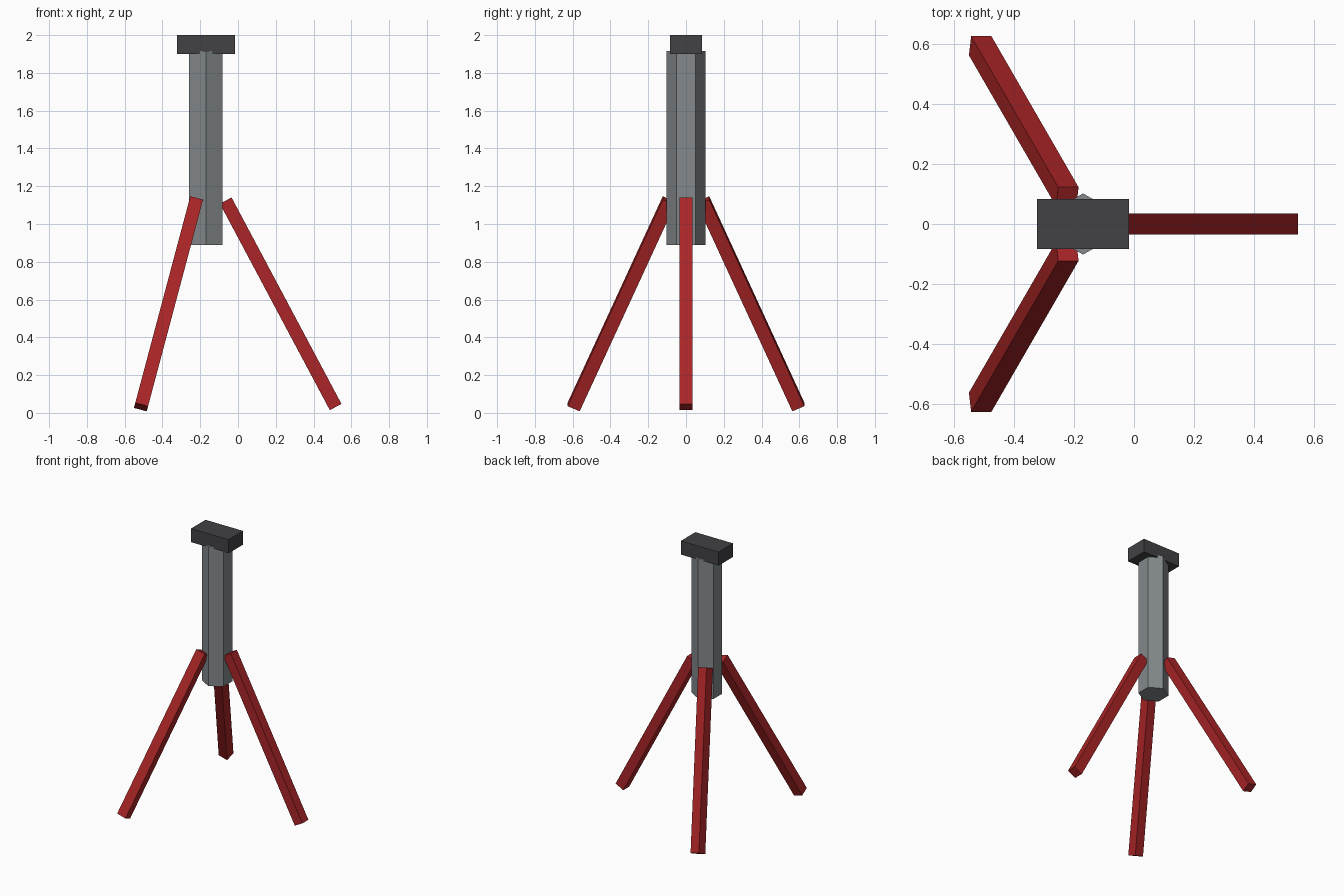
import bpy
from math import cos, sin, radians
from mathutils import Vector, Matrix

cube = bpy.data.objects.get("Cube")
if cube:
    bpy.data.objects.remove(cube, do_unlink=True)


def make_material(name, rgb):
    mat = bpy.data.materials.new(name)
    mat.use_nodes = True
    colour = (*rgb, 1)
    mat.diffuse_color = colour
    mat.node_tree.nodes["Principled BSDF"].inputs["Base Color"].default_value = colour
    return mat


red = make_material("red", (0.4, 0.018, 0.02))
grey = make_material("grey", (0.23, 0.25, 0.26))
charcoal = make_material("charcoal", (0.054, 0.054, 0.06))

AXIS_X = -0.17  # column axis


def finish(name, mat):
    obj = bpy.context.object
    obj.name = name
    obj.data.materials.append(mat)
    return obj


def box(name, mat, size, matrix):
    bpy.ops.mesh.primitive_cube_add(size=1)
    obj = finish(name, mat)
    obj.data.transform(matrix @ Matrix.Diagonal((*size, 1)))
    return obj


# Hexagonal column, corners towards front and back
bottom, top = 0.89, 1.917
bpy.ops.mesh.primitive_cylinder_add(vertices=6, radius=0.102, depth=top - bottom,
                                    location=(AXIS_X, 0, (bottom + top) / 2))
finish("column", grey)

# Head block
box("head_block", charcoal, (0.306, 0.168, 0.1), Matrix.Translation((AXIS_X, 0, 1.95)))

# Three splayed square legs
for name, angle in (("left_leg", 0), ("back_leg", 120), ("front_leg", 240)):
    out = Vector((cos(radians(angle)), sin(radians(angle)), 0))
    hub = Vector((AXIS_X, 0, 0))
    start = hub + out * 0.105 + Vector((0, 0, 1.124))
    end = hub + out * 0.687 + Vector((0, 0, 0.031))
    along = (end - start).normalized()
    # One pair of sides stays level along y, which twists the slanted legs
    side = Vector((-along.z, 0, along.x)).normalized()
    other = along.cross(side)
    turn = Matrix((side, other, along)).transposed().to_4x4()
    box(name, red, (0.07, 0.07, (end - start).length),
        Matrix.Translation((start + end) / 2) @ turn)
